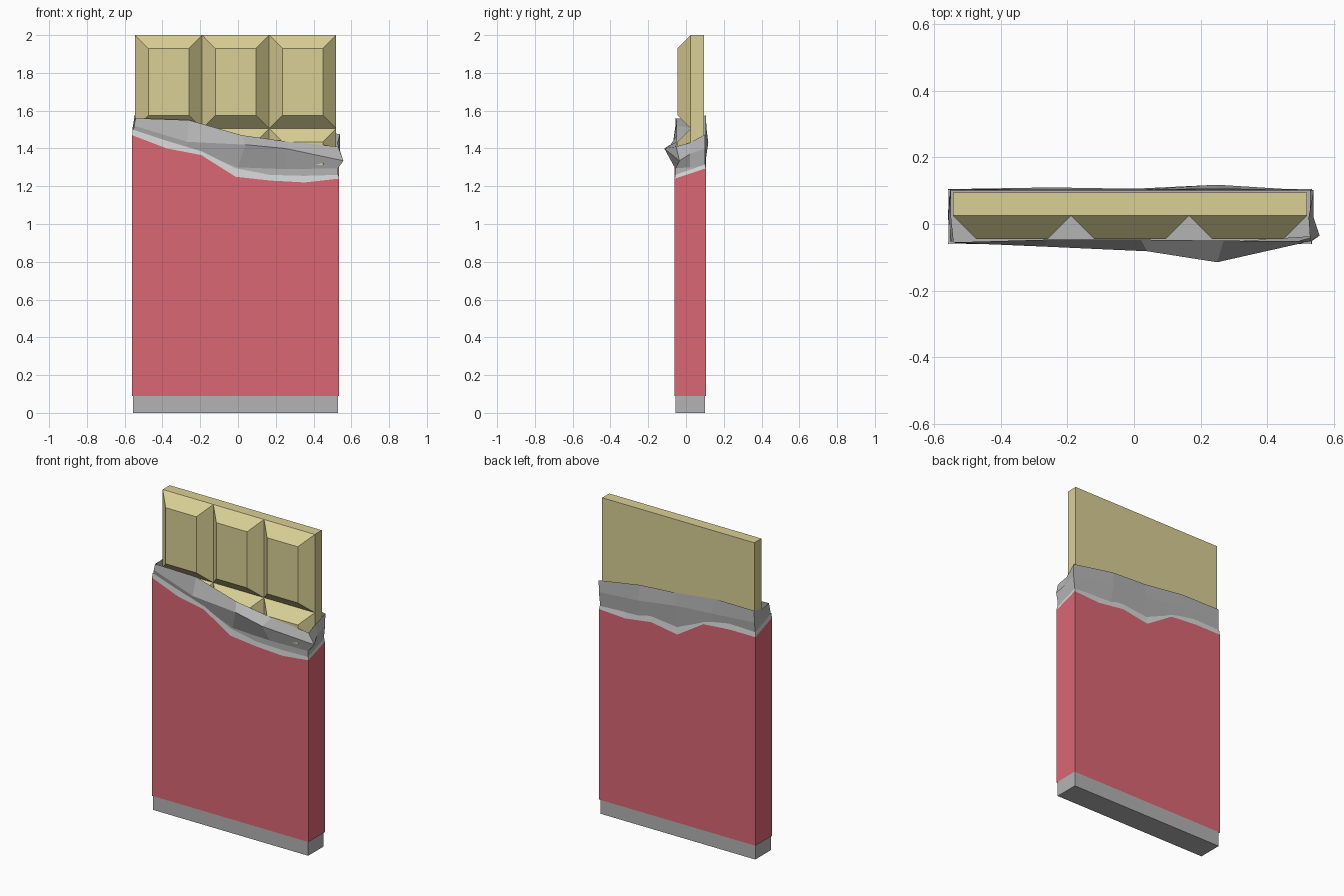
import bpy, bmesh

if "Cube" in bpy.data.objects:
    bpy.data.objects.remove(bpy.data.objects["Cube"])


def material(name, rgb):
    m = bpy.data.materials.new(name)
    m.diffuse_color = (*rgb, 1)
    m.use_nodes = True
    m.node_tree.nodes["Principled BSDF"].inputs["Base Color"].default_value = m.diffuse_color
    return m


CREAM = material("cream chocolate", (0.70, 0.63, 0.30))
RED = material("red paper", (0.71, 0.135, 0.175))
WHITE = material("torn paper edge", (0.69, 0.69, 0.69))
FOIL = material("grey foil", (0.456, 0.456, 0.456))


def finish(name, bm, *mats):
    me = bpy.data.meshes.new(name)
    bm.to_mesh(me)
    bm.free()
    ob = bpy.data.objects.new(name, me)
    bpy.context.collection.objects.link(ob)
    for m in mats:
        me.materials.append(m)
    return ob


def skin(bm, rings):
    """Quads between successive closed loops of points; returns face rows and vertex rows."""
    vs = [[bm.verts.new(p) for p in r] for r in rings]
    rows = []
    for a, b in zip(vs, vs[1:]):
        n = len(a)
        rows.append([bm.faces.new((a[i], a[(i + 1) % n], b[(i + 1) % n], b[i])) for i in range(n)])
    return rows, vs


# Chocolate bar: a back slab carrying a grid of bevelled pieces
X0, X1, TOP, BOTTOM = -0.545, 0.52, 2.0, 0.02
COLS, ROWS, BEVEL = 3, 4, 0.07
GROOVE, FACE, BACK = 0.025, -0.045, 0.095


def rect(x0, x1, z0, z1, y):
    return [(x0, y, z0), (x1, y, z0), (x1, y, z1), (x0, y, z1)]


bm = bmesh.new()
_, vs = skin(bm, [rect(X0, X1, BOTTOM, TOP, BACK), rect(X0, X1, BOTTOM, TOP, GROOVE)])
bm.faces.new(vs[0][::-1])
w, h = (X1 - X0) / COLS, (TOP - BOTTOM) / ROWS
for c in range(COLS):
    for r in range(ROWS):
        x, z = X0 + c * w, BOTTOM + r * h
        _, vs = skin(bm, [rect(x, x + w, z, z + h, GROOVE),
                          rect(x + BEVEL, x + w - BEVEL, z + BEVEL, z + h - BEVEL, FACE)])
        bm.faces.new(vs[1])
finish("chocolate_bar", bm, CREAM)

# Red paper sleeve with a white torn edge: seven points across each wide side
PL, PR, PF, PB = -0.56, 0.535, -0.06, 0.105
front = [1.47, 1.40, 1.365, 1.25, 1.23, 1.22, 1.24]
back = [1.295, 1.285, 1.31, 1.28, 1.395, 1.41, 1.41]
torn = [.03, .04, .02, .045, .03, .035, .02, .02, .04, .035, .045, .025, .035, .03]
xs = [PL + (PR - PL) * i / 6 for i in range(7)]
loop = [(x, PF) for x in xs] + [(x, PB) for x in reversed(xs)]
heights = front + back
bm = bmesh.new()
rows, _ = skin(bm, [
    [(x, y, 0.09) for x, y in loop],
    [(x, y, z) for (x, y), z in zip(loop, heights)],
    [(x * 0.995, y * 0.97, z + t) for (x, y), z, t in zip(loop, heights, torn)]])
for f in rows[1]:
    f.material_index = 1
finish("paper_sleeve", bm, RED, WHITE)

# Foil wrap: box below, crumpled rings above (5 front, 1 right, 5 back, 1 left)
L, R, F, B = -0.555, 0.53, -0.055, 0.10
fx = [L, -0.27, 0.0, 0.26, R]
plan = [(x, F) for x in fx] + [(R, 0.02)] + [(x, B) for x in fx[::-1]] + [(L, 0.02)]
low_z = [1.49, 1.40, 1.30, 1.29, 1.295, 1.30, 1.31, 1.31, 1.31, 1.41, 1.43, 1.46]
crumple = [(-.55, -.056, 1.52), (-.27, -.068, 1.435), (.04, -.082, 1.42), (.25, -.115, 1.40),
           (.558, -.035, 1.335), (.54, .02, 1.37), (.54, .10, 1.40), (.25, .118, 1.43),
           (0, .106, 1.46), (-.25, .110, 1.48), (-.552, .104, 1.50), (-.558, .02, 1.51)]
rim = [(-.542, -.055, 1.56), (-.26, -.047, 1.55), (.02, -.047, 1.47), (.27, -.05, 1.435),
       (.53, -.052, 1.41), (.525, .02, 1.43), (.54, .102, 1.475), (.25, .106, 1.525),
       (0, .102, 1.54), (-.28, .102, 1.575), (-.55, .105, 1.575), (-.55, .02, 1.555)]
bm = bmesh.new()
_, vs = skin(bm, [[(x, y, 0) for x, y in plan],
                  [(x, y, z) for (x, y), z in zip(plan, low_z)], crumple, rim])
bm.faces.new(vs[0][::-1])
finish("foil_wrap", bm, FOIL)
